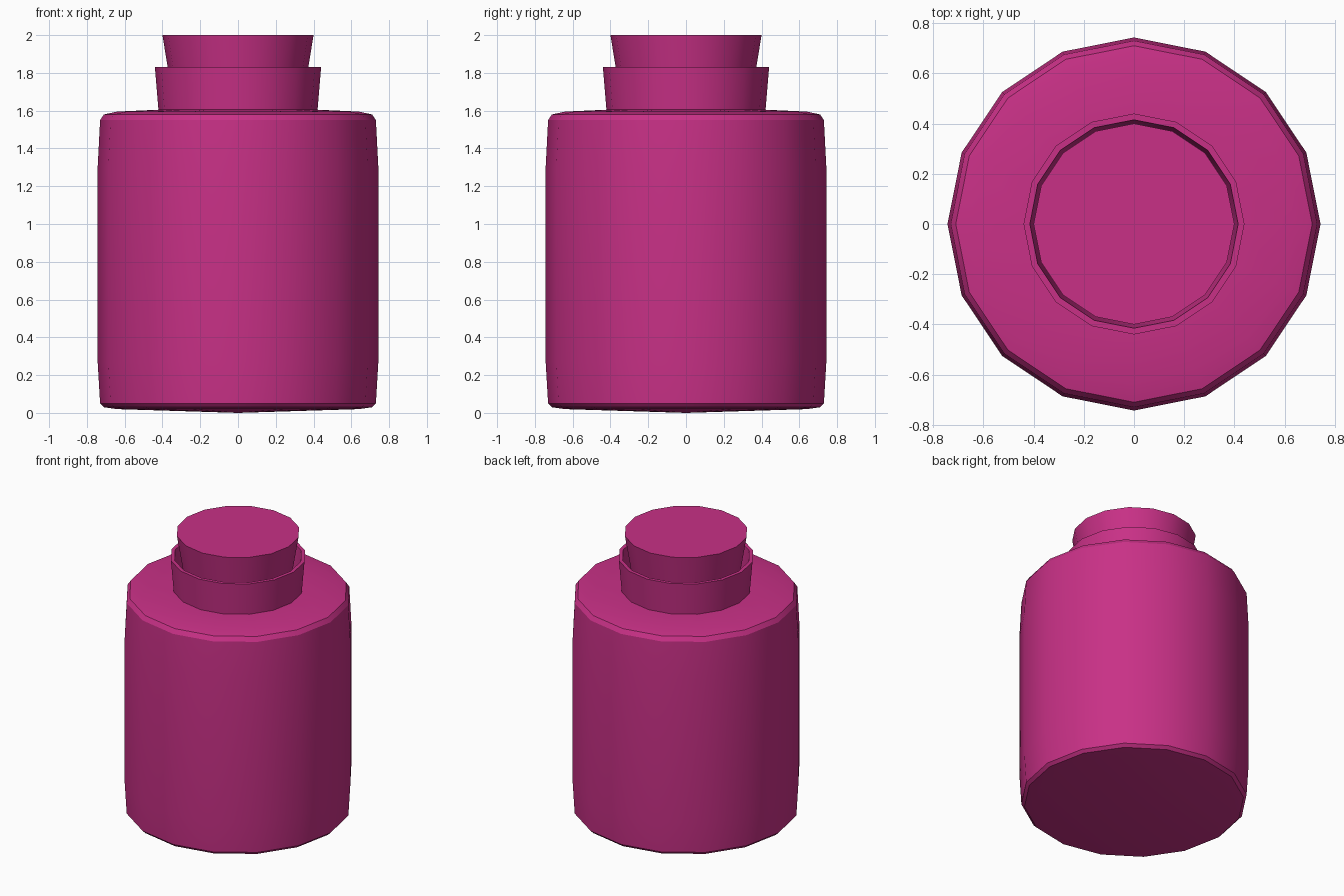
import bpy, bmesh, math

cube = bpy.data.objects.get("Cube")
if cube:
    bpy.data.objects.remove(cube, do_unlink=True)

SIDES = 16

magenta = bpy.data.materials.new("magenta")
magenta.use_nodes = True
color = (0.58, 0.03, 0.24, 1)
magenta.diffuse_color = color
magenta.node_tree.nodes["Principled BSDF"].inputs["Base Color"].default_value = color


def lathe(name, profile, closed=False):
    """Spin (radius, height) points, listed bottom to top, about the z axis."""
    bm = bmesh.new()
    rings = []
    for r, z in profile:
        if r == 0:
            rings.append([bm.verts.new((0, 0, z))] * SIDES)
            continue
        angles = [math.tau * i / SIDES for i in range(SIDES)]
        rings.append([bm.verts.new((r * math.cos(a), r * math.sin(a), z)) for a in angles])
    pairs = list(zip(rings, rings[1:]))
    if closed:
        pairs.append((rings[-1], rings[0]))
    for low, high in pairs:
        for i in range(SIDES):
            j = (i + 1) % SIDES
            corners = dict.fromkeys((low[i], low[j], high[j], high[i]))
            bm.faces.new(list(corners))
    bmesh.ops.recalc_face_normals(bm, faces=bm.faces)
    mesh = bpy.data.meshes.new(name)
    bm.to_mesh(mesh)
    bm.free()
    mesh.materials.append(magenta)
    obj = bpy.data.objects.new(name, mesh)
    bpy.context.collection.objects.link(obj)
    bpy.ops.object.select_all(action="DESELECT")
    obj.select_set(True)
    bpy.context.view_layer.objects.active = obj
    bpy.ops.object.shade_smooth_by_angle(angle=math.radians(30))
    return obj


# Jar body: slightly bulging wall, chamfered rims, shallow domed ends
lathe("jar_body", [(0, 0), (0.64, 0.02), (0.71, 0.03), (0.73, 0.05),
                   (0.743, 0.27), (0.743, 1.3), (0.73, 1.55),
                   (0.71, 1.58), (0.64, 1.595), (0.42, 1.605), (0, 1.605)])

# Flared neck with an open rim around the stopper
lathe("neck", [(0.42, 1.59), (0.44, 1.83), (0.415, 1.83), (0.395, 1.59)], closed=True)

# Tapered stopper seated inside the neck
lathe("stopper", [(0, 1.6), (0.335, 1.6), (0.4, 2), (0, 2)])
